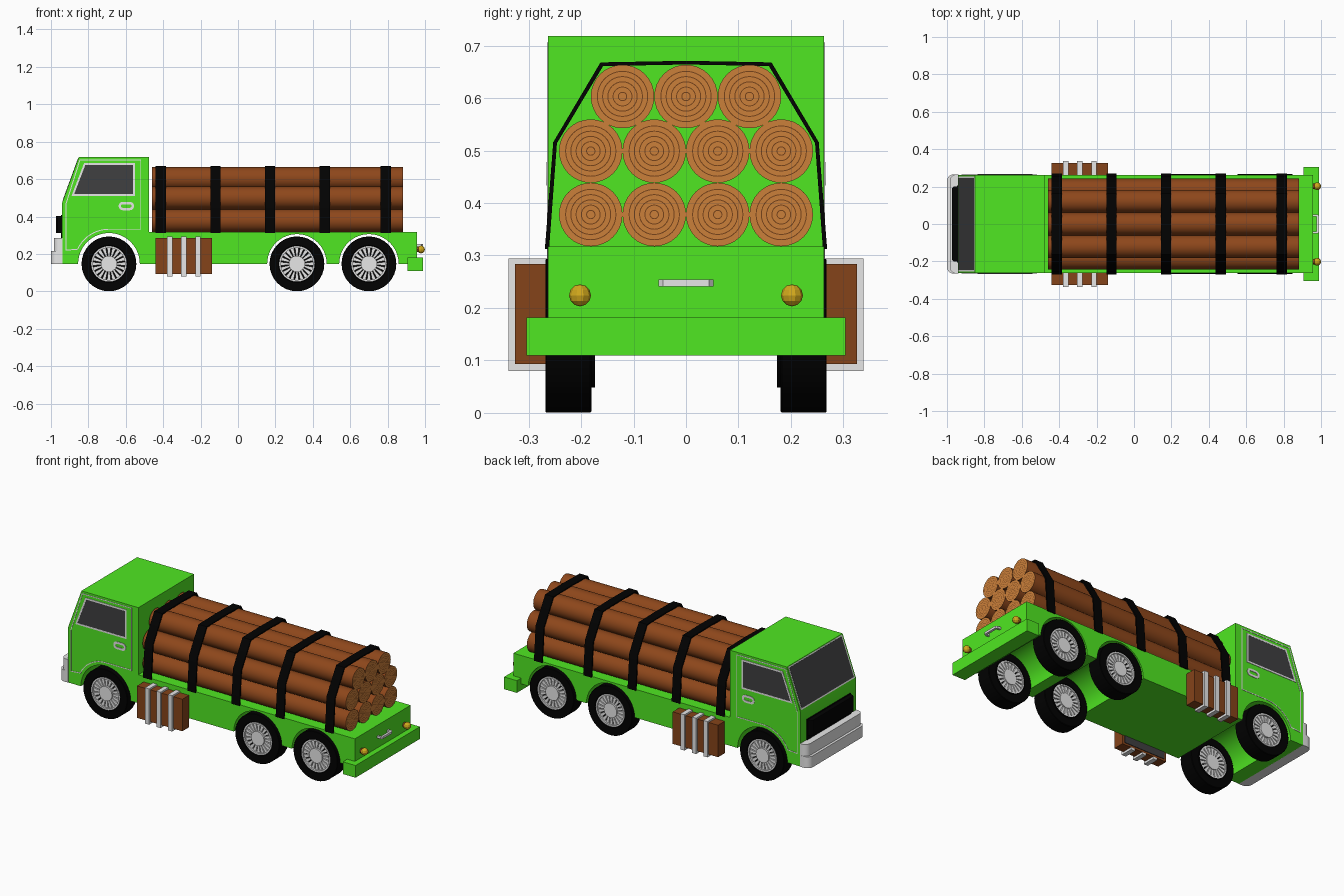
import bpy, bmesh, math
from mathutils import Vector

if "Cube" in bpy.data.objects:
    bpy.data.objects.remove(bpy.data.objects["Cube"])


def mat(name, r, g, b):
    m = bpy.data.materials.new(name)
    m.diffuse_color = (r, g, b, 1)
    m.use_nodes = True
    m.node_tree.nodes["Principled BSDF"].inputs["Base Color"].default_value = m.diffuse_color
    return m


GREEN = mat("green_paint", 0.08, 0.80, 0.016)
BARK = mat("bark_brown", 0.27, 0.063, 0.011)
BOX = mat("box_brown", 0.235, 0.057, 0.010)
WOOD = mat("cut_wood", 0.60, 0.215, 0.042)
RING = mat("ring_brown", 0.18, 0.055, 0.010)
BLACK = mat("black_rubber", 0.0005, 0.0005, 0.0005)
GLASS = mat("dark_glass", 0.05, 0.05, 0.053)
GREY = mat("light_grey", 0.80, 0.80, 0.80)
WHITE = mat("white_trim", 1.0, 1.0, 1.0)
GOLD = mat("gold_lamp", 0.65, 0.40, 0.012)


def finish(name, bm, mats, mirror=False, smooth=True):
    bmesh.ops.remove_doubles(bm, verts=bm.verts, dist=1e-5)
    bmesh.ops.recalc_face_normals(bm, faces=bm.faces)
    me = bpy.data.meshes.new(name)
    bm.to_mesh(me)
    bm.free()
    for m in mats:
        me.materials.append(m)
    ob = bpy.data.objects.new(name, me)
    bpy.context.collection.objects.link(ob)
    if mirror:
        mod = ob.modifiers.new("mirror", 'MIRROR')
        mod.use_axis = (False, True, False)
        mod.use_mirror_merge = False
    if smooth:
        bpy.ops.object.select_all(action='DESELECT')
        ob.select_set(True)
        bpy.context.view_layer.objects.active = ob
        bpy.ops.object.shade_smooth_by_angle(angle=math.radians(30))
    return ob


PLANES = {'xz': lambda a, b, c: (a, c, b), 'yz': lambda a, b, c: (c, a, b),
          'xy': lambda a, b, c: (a, b, c)}


def add_prism(bm, pts, lo, hi, plane='xz'):
    f = PLANES[plane]
    v0 = [bm.verts.new(f(a, b, lo)) for a, b in pts]
    v1 = [bm.verts.new(f(a, b, hi)) for a, b in pts]
    bm.faces.new(v0)
    bm.faces.new(v1[::-1])
    n = len(pts)
    for i in range(n):
        bm.faces.new((v0[i], v0[(i + 1) % n], v1[(i + 1) % n], v1[i]))


def prism(name, pts, lo, hi, m, plane='xz', **kw):
    bm = bmesh.new()
    add_prism(bm, pts, lo, hi, plane)
    return finish(name, bm, [m], **kw)


def rect(x0, x1, z0, z1):
    return [(x0, z0), (x1, z0), (x1, z1), (x0, z1)]


def outline(name, pts, width, y, m):
    """Flat closed strip on both sides of the cab, mitred at the corners."""
    bm = bmesh.new()
    P = [Vector(p) for p in pts]
    n = len(P)
    pairs = []
    for i in range(n):
        d0, d1 = (P[i] - P[i - 1]).normalized(), (P[(i + 1) % n] - P[i]).normalized()
        n0, n1 = Vector((-d0.y, d0.x)), Vector((-d1.y, d1.x))
        o = (n0 + n1) / (1 + n0.dot(n1)) * width / 2
        pairs.append([bm.verts.new((q.x, y, q.y)) for q in (P[i] - o, P[i] + o)])
    for i in range(n):
        a, b = pairs[i], pairs[(i + 1) % n]
        bm.faces.new((a[0], b[0], b[1], a[1]))
    g = bmesh.ops.extrude_face_region(bm, geom=bm.faces[:])["geom"]
    bmesh.ops.translate(bm, vec=(0, -0.004, 0),
                        verts=[v for v in g if isinstance(v, bmesh.types.BMVert)])
    return finish(name, bm, [m], mirror=True)


def add_lathe(bm, prof, centre, axis='y', seg=32, idx=lambda i: 0):
    """prof: (radius, position along the axis)"""
    rings = []
    for r, a in prof:
        ring = []
        for k in range(seg):
            t = 2 * math.pi * k / seg
            u, w = r * math.cos(t), r * math.sin(t)
            p = (u, a, w) if axis == 'y' else (a, u, w)
            ring.append(bm.verts.new(Vector(p) + Vector(centre)))
        rings.append(ring)
    for i in range(len(rings) - 1):
        for k in range(seg):
            j = (k + 1) % seg
            f = bm.faces.new((rings[i][k], rings[i][j], rings[i + 1][j], rings[i + 1][k]))
            f.material_index = idx(i)


def arc(cx, cz, r, a0, a1, n):
    return [(cx + r * math.cos(math.radians(a0 + (a1 - a0) * i / n)),
             cz + r * math.sin(math.radians(a0 + (a1 - a0) * i / n))) for i in range(n + 1)]


WHEELS = [(-0.69, 0.165), (0.315, 0.159), (0.70, 0.159)]
WZ = 0.147

# cab and bed in one profile with wheel arches
body = [(-0.941, WZ)]
for cx, r in WHEELS:
    body += arc(cx, WZ, r, 180, 0, 20)
body += [(0.957, WZ), (0.957, 0.317), (-0.475, 0.317), (-0.475, 0.718),
         (-0.851, 0.718), (-0.941, 0.472)]
prism("cab_and_bed", body, -0.263, 0.263, GREEN)

# windscreen on the sloping front, with white trim under it
A, B = Vector((-0.941, 0.472)), Vector((-0.851, 0.718))
N = Vector((-(B - A).y, (B - A).x)).normalized()
for name, t0, t1, w, d, m in (("windscreen_trim", 0.03, 0.985, 0.254, 0.001, WHITE),
                              ("windscreen", 0.06, 0.96, 0.246, 0.002, GLASS)):
    a, b = A.lerp(B, t0), A.lerp(B, t1)
    prism(name, [a - N * .003, b - N * .003, b + N * d, a + N * d], -w, w, m)

# side windows, door seams, door handles
pane = [(-0.883, 0.515), (-0.82, 0.68), (-0.557, 0.68), (-0.557, 0.515)]
prism("side_window", pane, 0.26, 0.2645, GLASS, mirror=True)
outline("side_window_trim", pane, 0.010, 0.2652, WHITE)
seam = [(-0.92, 0.22), (-0.92, 0.467), (-0.845, 0.703), (-0.52, 0.703), (-0.52, 0.332)]
seam += arc(-0.69, WZ, 0.185, 90, 155, 10)
outline("door_seam", seam, 0.005, 0.2645, WHITE)
outline("door_handle", arc(-0.578, 0.456, 0.016, -90, 90, 8) + arc(-0.616, 0.456, 0.016, 90, 270, 8),
        0.013, 0.2658, GREY)

# front grille
prism("grille", [(-0.94, -0.2), (-0.94, 0.2), (-0.965, 0.2), (-0.973, 0.19),
                 (-0.973, -0.19), (-0.965, -0.2)], 0.312, 0.404, BLACK, 'xy')
prism("grille_panel", rect(-0.946, -0.93, 0.285, 0.408), -0.205, 0.205, BLACK)

# front bumper in two steps with rounded corners
for name, x, z0, z1 in (("bumper_lower", -1.0, WZ, 0.215), ("bumper_upper", -0.985, 0.215, 0.285)):
    c = arc(x + 0.035, 0.23, 0.035, 90, 180, 6)
    prism(name, [(-0.938, 0.265)] + c + [(a, -b) for a, b in c[::-1]] + [(-0.938, -0.265)],
          z0, z1, GREY, 'xy')

# rear bumper, lamps and handle
prism("rear_bumper", rect(0.906, 0.99, 0.109, 0.182), -0.304, 0.304, GREEN)
bm = bmesh.new()
bmesh.ops.create_uvsphere(bm, u_segments=10, v_segments=6, radius=0.021)
bmesh.ops.translate(bm, verts=bm.verts, vec=(0.979, 0.202, 0.224))
finish("tail_lamp", bm, [GOLD], mirror=True, smooth=False)
bm = bmesh.new()
add_lathe(bm, [(0, 0.95), (0.015, 0.95), (0.015, 0.975), (0, 0.975)], (0, 0.202, 0.224), 'x', 12)
finish("tail_lamp_base", bm, [BARK], mirror=True)
bm = bmesh.new()
path = [(0.955, 0.052), (0.955, 0.04), (0.976, 0.04), (0.976, -0.04), (0.955, -0.04),
        (0.955, -0.052), (0.98, -0.052), (0.989, -0.044), (0.989, 0.044), (0.98, 0.052)]
add_prism(bm, path, 0.241, 0.254, 'xy')
finish("rear_handle", bm, [GREY])

# wheels: tyre, rim with spokes on both faces, hub
for cx, _ in WHEELS:
    c = (cx, 0, WZ)
    bm = bmesh.new()
    add_lathe(bm, [(0.094, 0.185), (0.094, 0.173), (0.099, 0.173), (0.099, 0.18), (0.144, 0.18),
                   (0.1465, 0.183), (0.1465, 0.266), (0.144, 0.268), (0.1, 0.268), (0.095, 0.262),
                   (0.094, 0.185)], c)
    add_lathe(bm, [(0, 0.195), (0.095, 0.195), (0.095, 0.245), (0, 0.245)], c)
    finish("tyre", bm, [BLACK], mirror=True)
    bm = bmesh.new()
    add_lathe(bm, [(0.086, 0.176), (0.0955, 0.176), (0.0955, 0.266), (0.086, 0.266), (0.086, 0.176)], c)
    add_lathe(bm, [(0, 0.176), (0.043, 0.176), (0.043, 0.266), (0, 0.266)], c)
    for k in range(20):
        t = 2 * math.pi * k / 20
        u, v = Vector((math.cos(t), math.sin(t))), Vector((-math.sin(t), math.cos(t)))
        o = Vector((cx, WZ))
        add_prism(bm, [o + u * 0.04 - v * 0.0045, o + u * 0.09 - v * 0.0105,
                       o + u * 0.09 + v * 0.0105, o + u * 0.04 + v * 0.0045], 0.18, 0.257)
    finish("wheel_rim", bm, [GREY], mirror=True)

# log load: bark sides, cut ends with growth rings
R = 0.0605
radii = [0]
for r in (0.008, 0.018, 0.028, 0.038, 0.048):
    radii += [r - 0.0009, r + 0.0009]
n = len(radii)
prof = [(r, -0.461) for r in radii] + [(R, -0.461), (R, 0.883)] + [(r, 0.883) for r in radii[::-1]]


def log_colour(i):
    if i == n:
        return 0
    j = i if i < n else 2 * n - i
    return 2 if j % 2 == 1 and j < n - 1 else 1


for z, ys in ((0.378, (-3, -1, 1, 3)), (0.499, (-3, -1, 1, 3)), (0.603, (-2, 0, 2))):
    for k in ys:
        bm = bmesh.new()
        add_lathe(bm, prof, (0, k * 0.0605, z), 'x', 32, log_colour)
        finish("log", bm, [BARK, WOOD, RING])

# black straps over the logs
outer = [(-0.269, 0.312), (-0.253, 0.516), (-0.163, 0.668), (0, 0.671)]
inner = [(-0.261, 0.312), (-0.246, 0.514), (-0.158, 0.661), (0, 0.664)]
full = lambda h: h + [(-y, z) for y, z in h[-2::-1]]
for x in (-0.413, -0.12, 0.171, 0.464, 0.79):
    prism("load_strap", full(outer) + full(inner)[::-1], x - 0.027, x + 0.027, BLACK, 'yz')

# side boxes with grey bands
prism("side_box", rect(-0.44, -0.14, 0.093, 0.284), 0.262, 0.326, BOX, mirror=True)
prism("side_box_back", rect(-0.425, -0.155, 0.105, 0.27), 0.259, 0.264, GLASS, mirror=True)
band = [(0.262, 0.08), (0.338, 0.08), (0.338, 0.294), (0.262, 0.294),
        (0.262, 0.283), (0.325, 0.283), (0.325, 0.094), (0.262, 0.094)]
for x in (-0.365, -0.29, -0.213):
    prism("box_band", band, x - 0.0135, x + 0.0135, GREY, 'yz', mirror=True)
